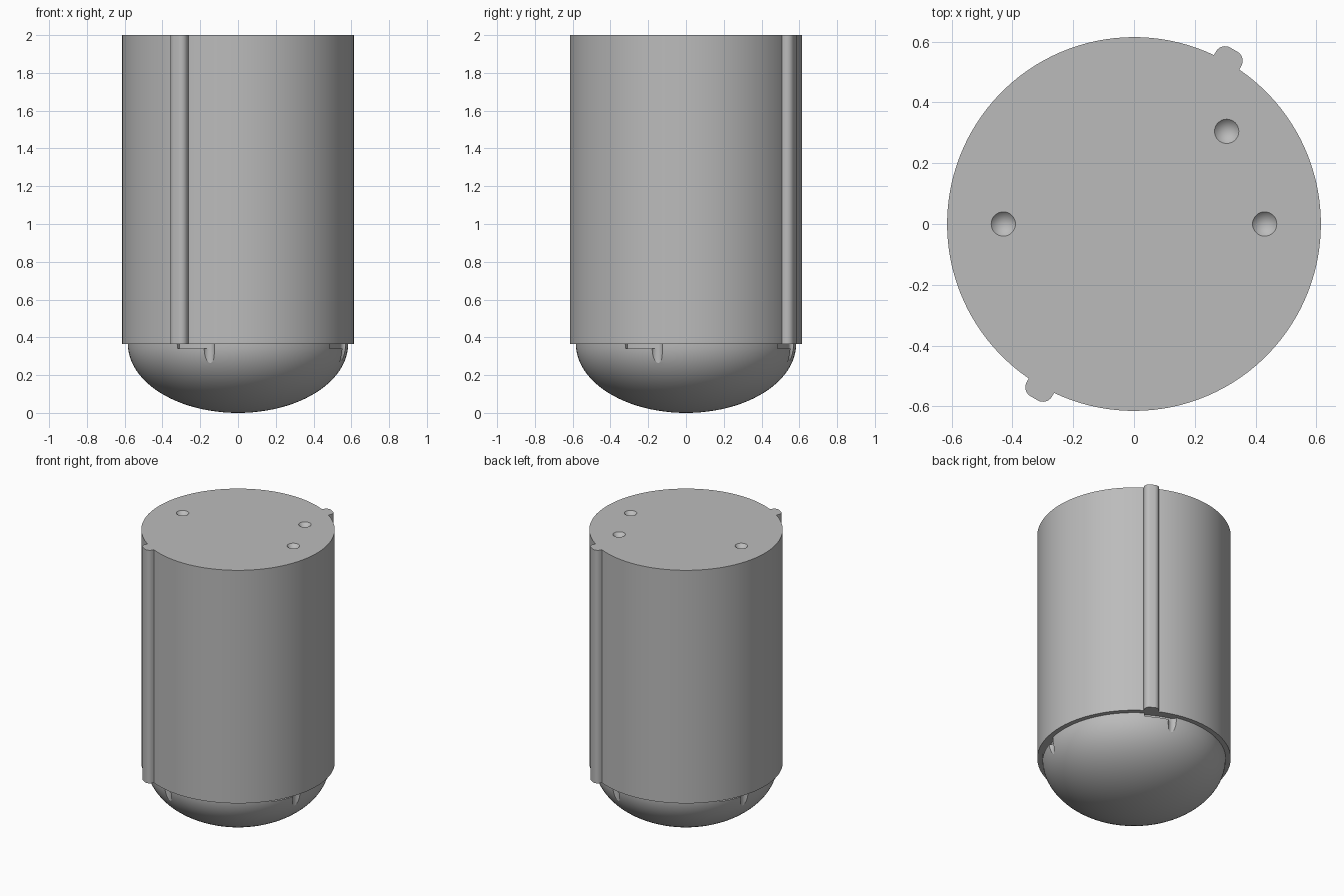
import bpy, bmesh, math
from mathutils import Matrix

if "Cube" in bpy.data.objects:
    bpy.data.objects.remove(bpy.data.objects["Cube"], do_unlink=True)

R, RIM_Z, TOP_Z = 0.615, 0.365, 2.0      # casing radius, lower rim, top
DOME_R = 0.583
RIB_ANGLES = (60.2, 240.2)

grey = bpy.data.materials.new("plain grey")
grey.use_nodes = True
grey.diffuse_color = (0.5, 0.5, 0.5, 1)
grey.node_tree.nodes["Principled BSDF"].inputs["Base Color"].default_value = (0.5, 0.5, 0.5, 1)


def make_object(name, bm):
    bmesh.ops.recalc_face_normals(bm, faces=bm.faces)
    mesh = bpy.data.meshes.new(name)
    bm.to_mesh(mesh)
    bm.free()
    mesh.materials.append(grey)
    obj = bpy.data.objects.new(name, mesh)
    bpy.context.collection.objects.link(obj)
    return obj


def prism(bm, outline, z0, z1):
    face = bm.faces.new([bm.verts.new((x, y, z0)) for x, y in outline])
    up = bmesh.ops.extrude_face_region(bm, geom=[face])["geom"]
    bmesh.ops.translate(bm, vec=(0, 0, z1 - z0),
                        verts=[v for v in up if isinstance(v, bmesh.types.BMVert)])


def polar(r, degrees):
    a = math.radians(degrees)
    return r * math.cos(a), r * math.sin(a)


def cut(obj, cutter):
    mod = obj.modifiers.new("cut", "BOOLEAN")
    mod.operation, mod.solver, mod.object = "DIFFERENCE", "EXACT", cutter
    bpy.context.view_layer.objects.active = obj
    bpy.ops.object.modifier_apply(modifier=mod.name)
    bpy.data.objects.remove(cutter, do_unlink=True)


def smooth(obj, degrees):
    bpy.ops.object.select_all(action="DESELECT")
    obj.select_set(True)
    bpy.context.view_layer.objects.active = obj
    bpy.ops.object.shade_smooth_by_angle(angle=math.radians(degrees))


# Rounded key rib, as points across and out from the axis
def rib_outline(angle, half=0.048, outer=0.661, corner=0.034):
    pts = [(half, 0.613)]
    for side in (1, -1):
        for i in range(9):
            a = math.radians(11.25 * (i if side == 1 else 8 - i))
            pts.append((side * (half - corner + corner * math.cos(a)),
                        outer - corner + corner * math.sin(a)))
    pts.append((-half, 0.613))
    c, s = polar(1, angle)
    return [(r * c + t * s, r * s - t * c) for t, r in pts]


# Casing: round outline interrupted by two opposite ribs
outline = []
for start, end in (RIB_ANGLES, (RIB_ANGLES[1], RIB_ANGLES[0] + 360)):
    outline += rib_outline(start)
    a0, a1 = start + 4.7, end - 4.7
    outline += [polar(R, a0 + (a1 - a0) * i / 60) for i in range(61)]
bm = bmesh.new()
prism(bm, outline, RIM_Z, TOP_Z)
casing = make_object("casing", bm)

# Three conical dimples in the top
bm = bmesh.new()
for x, y in ((-0.43, 0), (0.43, 0), (0.305, 0.305)):
    bmesh.ops.create_cone(bm, cap_ends=True, segments=32, radius1=0, radius2=0.08,
                          depth=0.09, matrix=Matrix.Translation((x, y, TOP_Z)))
bmesh.ops.remove_doubles(bm, verts=bm.verts, dist=1e-5)
cut(casing, make_object("dimple_cutter", bm))
smooth(casing, 25)

# Dome: half-ellipse profile spun about the axis, with a hidden neck
bm = bmesh.new()
profile = [(DOME_R * math.sin(a), RIM_Z * (1 - math.cos(a)))
           for a in (math.pi / 2 * i / 24 for i in range(25))]
profile += [(DOME_R, 0.42), (0, 0.42)]
verts = [bm.verts.new((r, 0, z)) for r, z in profile]
edges = [bm.edges.new(pair) for pair in zip(verts, verts[1:])]
bmesh.ops.spin(bm, geom=verts + edges, axis=(0, 0, 1), cent=(0, 0, 0),
               angle=2 * math.pi, steps=96, use_merge=True)
bmesh.ops.remove_doubles(bm, verts=bm.verts, dist=1e-5)
dome = make_object("dome", bm)

# Four bayonet slots: a vertical entry groove and a sideways locking groove
for k in range(4):
    turn = 90 * k
    bm = bmesh.new()
    steps = [turn + 56.5 + 18 * i / 12 for i in range(13)]
    prism(bm, [polar(0.56, a) for a in steps] + [polar(0.64, a) for a in reversed(steps)],
          0.342, 0.39)
    cut(dome, make_object("lock_cutter", bm))
    bm = bmesh.new()
    x, y = polar(0.59, turn + 74.8)
    bmesh.ops.create_cone(bm, cap_ends=True, segments=24, radius1=0.03, radius2=0.03,
                          depth=0.295, matrix=Matrix.Translation((x, y, 0.2475)))
    cut(dome, make_object("entry_cutter", bm))
smooth(dome, 25)
